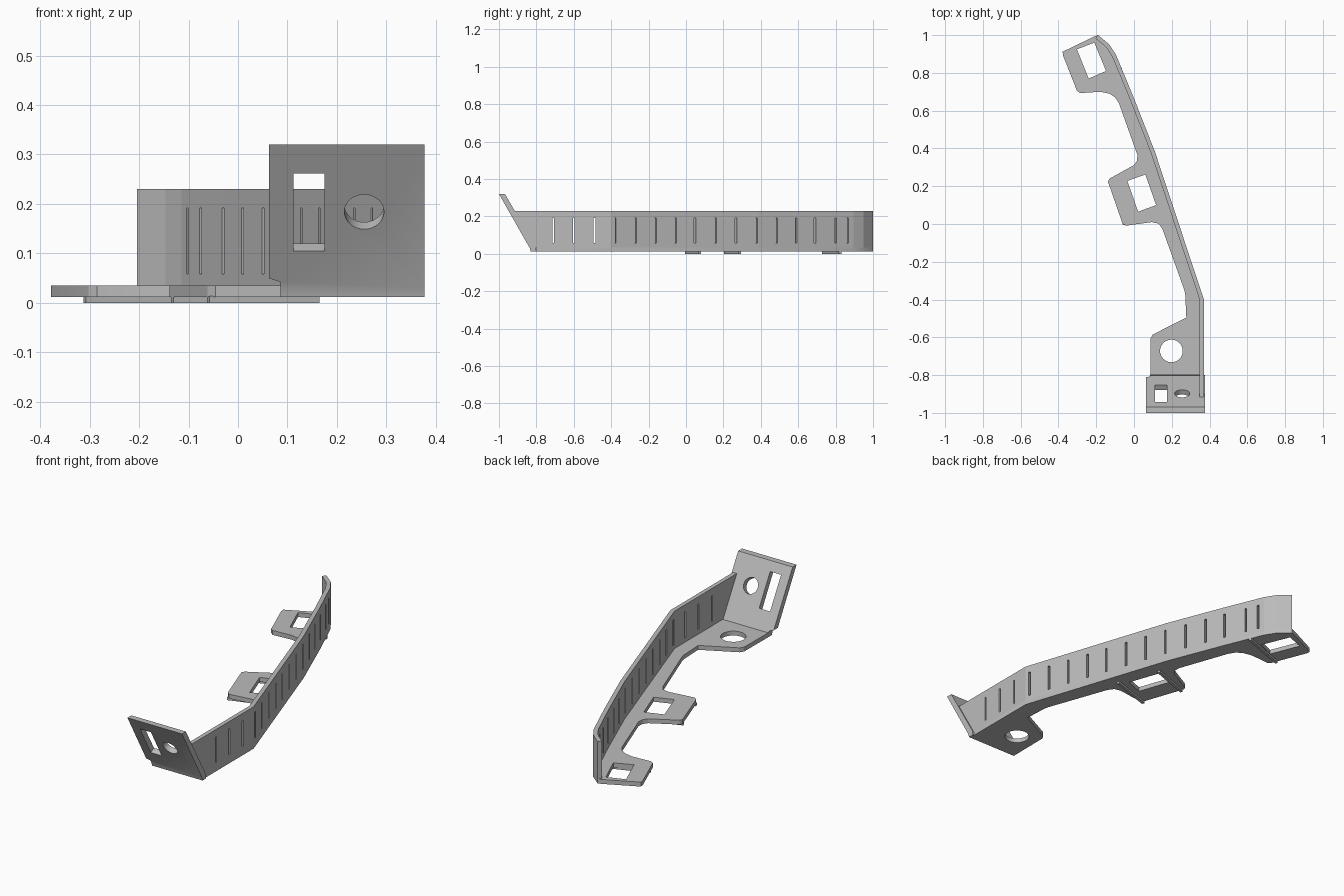
import bpy, bmesh, math
from mathutils import Vector

if "Cube" in bpy.data.objects:
    bpy.data.objects.remove(bpy.data.objects["Cube"])

grey = bpy.data.materials.new("plain grey")
grey.diffuse_color = (0.5, 0.5, 0.5, 1)
grey.use_nodes = True
grey.node_tree.nodes["Principled BSDF"].inputs["Base Color"].default_value = grey.diffuse_color


def prism_into(bm, pts, vec):
    """Add a closed prism: polygon pts swept along vec."""
    a = [bm.verts.new(p) for p in pts]
    b = [bm.verts.new(Vector(p) + Vector(vec)) for p in pts]
    n = len(a)
    bm.faces.new(a)
    bm.faces.new(b[::-1])
    for i in range(n):
        j = (i + 1) % n
        bm.faces.new((a[j], a[i], b[i], b[j]))


def make(name, prisms, trim=None):
    bm = bmesh.new()
    for pts, vec in prisms:
        prism_into(bm, pts, vec)
    if trim:
        co, no = trim
        bmesh.ops.bisect_plane(bm, geom=bm.verts[:] + bm.edges[:] + bm.faces[:],
                               plane_co=co, plane_no=no, clear_outer=True)
        bmesh.ops.holes_fill(bm, edges=[e for e in bm.edges if e.is_boundary])
    bmesh.ops.recalc_face_normals(bm, faces=bm.faces[:])
    me = bpy.data.meshes.new(name)
    bm.to_mesh(me)
    bm.free()
    me.materials.append(grey)
    ob = bpy.data.objects.new(name, me)
    bpy.context.collection.objects.link(ob)
    return ob


def cut(ob, prisms):
    cutter = make("cutter", prisms)
    cutter.hide_render = True
    mod = ob.modifiers.new("cut", 'BOOLEAN')
    mod.operation, mod.solver, mod.object = 'DIFFERENCE', 'EXACT', cutter
    bpy.context.view_layer.objects.active = ob
    bpy.ops.object.modifier_apply(modifier=mod.name)
    bpy.data.objects.remove(cutter)


def flat(pts, z):
    return [(x, y, z) for x, y in pts]


Z0, Z1, TOP, T = 0.012, 0.035, 0.23, 0.022

# Shared outer line of the base and the wall, front to back
outer = [(0.37, -0.80), (0.37, -0.40), (0.11, 0.385), (-0.01, 0.69),
         (-0.095, 0.895), (-0.13, 0.95), (-0.19, 1.0)]

# Base plate with two tabs and a front pad
inner = [(-0.21, 0.993), (-0.378, 0.912), (-0.375, 0.89), (-0.302, 0.705), (-0.285, 0.693),
         (-0.18, 0.70), (-0.13, 0.69), (-0.10, 0.67), (-0.08, 0.64),
         (0.018, 0.365), (0.016, 0.335), (0.0, 0.312),
         (-0.13, 0.24), (-0.138, 0.225), (-0.062, 0.005), (-0.045, -0.009),
         (0.095, 0.01), (0.13, 0.002), (0.15, -0.025),
         (0.265, -0.345), (0.271, -0.37), (0.277, -0.495),
         (0.10, -0.585), (0.088, -0.605), (0.086, -0.80)]
base = make("base_plate", [(flat(outer + inner, Z0), (0, 0, Z1 - Z0))])
rear_window = [(-0.302, 0.925), (-0.21, 0.96), (-0.148, 0.81), (-0.24, 0.77)]
mid_window = [(-0.035, 0.228), (0.06, 0.262), (0.117, 0.10), (0.022, 0.065)]
ring = [(math.cos(i * math.tau / 32), math.sin(i * math.tau / 32)) for i in range(32)]
pad_hole = [(0.198 + 0.06 * c, -0.672 + 0.06 * s) for c, s in ring]
cut(base, [(flat(p, -0.1), (0, 0, 0.3)) for p in (rear_window, mid_window, pad_hole)])

# Thin ribs under the tabs
for name, p, q in (("rear_rib", (-0.31, 0.735), (-0.065, 0.825)),
                   ("middle_rib_back", (-0.133, 0.21), (0.08, 0.287)),
                   ("middle_rib_front", (-0.06, 0.0), (0.163, 0.073))):
    p, q = Vector(p), Vector(q)
    d = (q - p).normalized()
    n = Vector((-d.y, d.x)) * 0.007
    make(name, [(flat([p - n, q - n, q + n, p + n], 0), (0, 0, Z0 + 0.002))])

# Side wall: mitred offset strip, front end trimmed to the slope of the end plate
path = [Vector((0.37, -1.1))] + [Vector(p) for p in outer[1:]]


def normal(i):
    d = (path[i + 1] - path[i]).normalized()
    return Vector((-d.y, d.x))


inside = []
for i, p in enumerate(path):
    n1 = normal(max(i - 1, 0))
    n2 = normal(min(i, len(path) - 2))
    m = (n1 + n2).normalized()
    inside.append(p + m * T / m.dot(n1))
slope = Vector((0, -0.165, 0.29)).normalized()
into = Vector((0, slope.z, -slope.y))
wall = make("side_wall", [(flat(path + inside[::-1], Z1), (0, 0, TOP - Z1))],
            trim=((0, -0.817, 0.03), -into))

# Row of narrow vertical slots through the wall
slots = []
for y in (-0.71, -0.60, -0.49, -0.378, -0.27, -0.163, -0.056, 0.048, 0.158,
          0.267, 0.377, 0.484, 0.59, 0.69, 0.80, 0.864):
    i = max(k for k in range(len(path) - 1) if path[k].y <= y)
    a, b = path[i], path[i + 1]
    c = a.lerp(b, (y - a.y) / (b.y - a.y))
    d, n = (b - a).normalized() * 0.005, normal(i) * 0.05
    slots.append((flat([c - d - n, c + d - n, c + d + n, c - d + n], 0.058), (0, 0, 0.134)))
cut(wall, slots)

# Sloped end plate with a notched lower corner
profile = [(-0.83, 0.012), (-0.835, 0.03), (-1.0, 0.32), (-0.968, 0.32),
           (-0.803, 0.035), (-0.80, 0.012)]
plate = make("end_plate", [([(0.063, y, z) for y, z in profile], (0.314, 0, 0))])
cut(plate, [([(x, -1.2, z) for x, z in
              ((0, -0.1), (0.086, -0.1), (0.086, 0.042), (0.05, 0.054), (0, 0.054))],
             (0, 0.6, 0))])


def on_plate(x, z):
    """Point on the outer face of the plate, moved out along its normal."""
    return Vector((x, -0.835 - (z - 0.03) * 0.165 / 0.29, z)) - into * 0.05


window = [on_plate(x, z) for x, z in ((0.112, 0.105), (0.175, 0.105), (0.175, 0.262), (0.112, 0.262))]
eye = [on_plate(0.255 + 0.04 * c, 0.184 + 0.035 * s) for c, s in ring]
cut(plate, [(window, into * 0.15), (eye, into * 0.15)])

# Smooth round holes, crisp edges elsewhere
for ob in (base, plate):
    bpy.ops.object.select_all(action='DESELECT')
    ob.select_set(True)
    bpy.context.view_layer.objects.active = ob
    bpy.ops.object.shade_smooth_by_angle(angle=math.radians(20))
